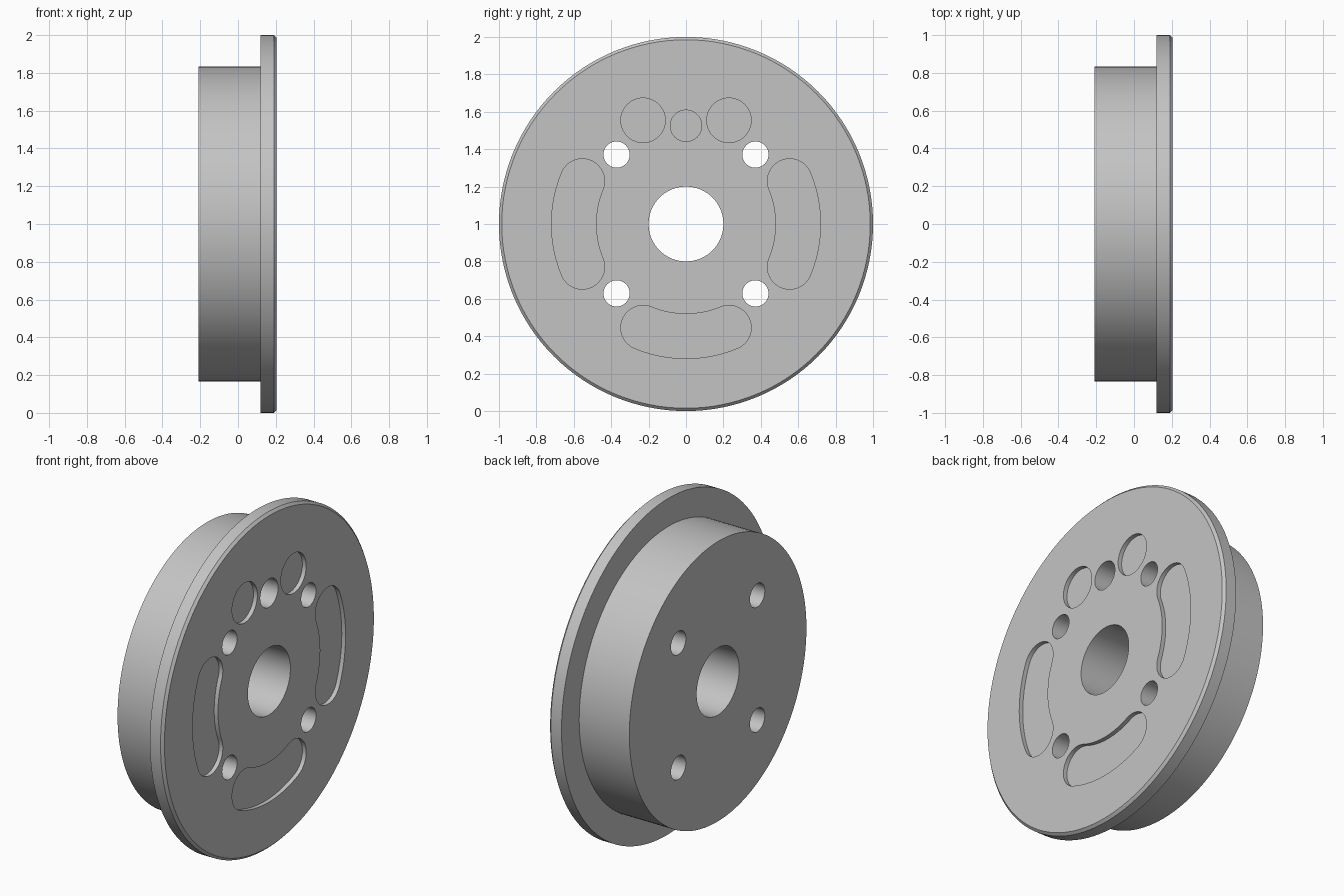
import bpy, bmesh
from math import pi, sin, cos, radians

cube = bpy.data.objects.get("Cube")
if cube:
    bpy.data.objects.remove(cube)

BACK, STEP, FACE = -0.21, 0.12, 0.205   # stations along the axle
AXIS = 1.0                              # height of the axle
SLOT_R, BOLT_R = 0.60, 0.525            # pitch circles


def make_object(name, bm):
    bmesh.ops.recalc_face_normals(bm, faces=bm.faces[:])
    mesh = bpy.data.meshes.new(name)
    bm.to_mesh(mesh)
    bm.free()
    obj = bpy.data.objects.new(name, mesh)
    bpy.context.collection.objects.link(obj)
    return obj


def arc(cy, cz, r, start, end, n):
    return [(cy + r * cos(start + (end - start) * i / n),
             cz + r * sin(start + (end - start) * i / n)) for i in range(n + 1)]


def circle(pitch, angle, r, n=48):
    return arc(pitch * cos(angle), pitch * sin(angle), r, 0, 2 * pi, n)[:-1]


def curved_slot(angle, half, r):
    """Arc-shaped slot with round ends, centred on the given angle."""
    a, b = angle - half, angle + half
    pts = arc(0, 0, SLOT_R + r, a, b, 20)
    pts += arc(SLOT_R * cos(b), SLOT_R * sin(b), r, b, b + pi, 20)[1:]
    pts += arc(0, 0, SLOT_R - r, b, a, 20)[1:]
    pts += arc(SLOT_R * cos(a), SLOT_R * sin(a), r, a + pi, a + 2 * pi, 20)[1:-1]
    return pts


def add_prism(bm, outline, x0, x1):
    ends = [[bm.verts.new((x, y, z + AXIS)) for y, z in outline] for x in (x0, x1)]
    for ring in ends:
        bm.faces.new(ring)
    n = len(outline)
    for i in range(n):
        j = (i + 1) % n
        bm.faces.new((ends[0][i], ends[0][j], ends[1][j], ends[1][i]))


# Stepped wheel body: hub drum plus chamfered flange
bm = bmesh.new()
profile = [(BACK, 0.833), (STEP, 0.833), (STEP, 1.0), (FACE - 0.015, 1.0), (FACE, 0.985)]
rings = [[bm.verts.new((x, y, z + AXIS)) for y, z in circle(0, 0, r, 128)]
         for x, r in profile]
for lo, hi in zip(rings, rings[1:]):
    for i in range(len(lo)):
        j = (i + 1) % len(lo)
        bm.faces.new((lo[i], lo[j], hi[j], hi[i]))
bm.faces.new(rings[0])
bm.faces.new(rings[-1])
wheel = make_object("flanged_wheel", bm)

# Cutter for every hole and pocket
bm = bmesh.new()
through, out = BACK - 0.1, FACE + 0.1
pocket = FACE - 0.025
add_prism(bm, circle(0, 0, 0.2, 96), through, out)              # centre bore
for deg in (45, 135, 225, 315):                                 # bolt holes
    add_prism(bm, circle(BOLT_R, radians(deg), 0.07), through, out)
add_prism(bm, circle(BOLT_R, pi / 2, 0.084), FACE - 0.25, out)  # blind hole
for deg in (67.5, 112.5):                                       # round pockets
    add_prism(bm, circle(SLOT_R, radians(deg), 0.119), pocket, out)
for deg in (0, 180, 270):                                       # curved pockets
    add_prism(bm, curved_slot(radians(deg), radians(22.5), 0.119), pocket, out)
cutter = make_object("hole_cutter", bm)
cutter.hide_render = True

cut = wheel.modifiers.new("holes", 'BOOLEAN')
cut.operation = 'DIFFERENCE'
cut.solver = 'EXACT'
cut.object = cutter
bpy.ops.object.select_all(action='DESELECT')
wheel.select_set(True)
bpy.context.view_layer.objects.active = wheel
bpy.ops.object.modifier_apply(modifier=cut.name)
bpy.data.objects.remove(cutter)
bpy.ops.object.shade_smooth_by_angle(angle=radians(30))

# Single grey metal colour
metal = bpy.data.materials.new("grey_metal")
metal.use_nodes = True
grey = (0.55, 0.55, 0.55, 1.0)
metal.diffuse_color = grey
metal.node_tree.nodes["Principled BSDF"].inputs["Base Color"].default_value = grey
wheel.data.materials.clear()
wheel.data.materials.append(metal)
